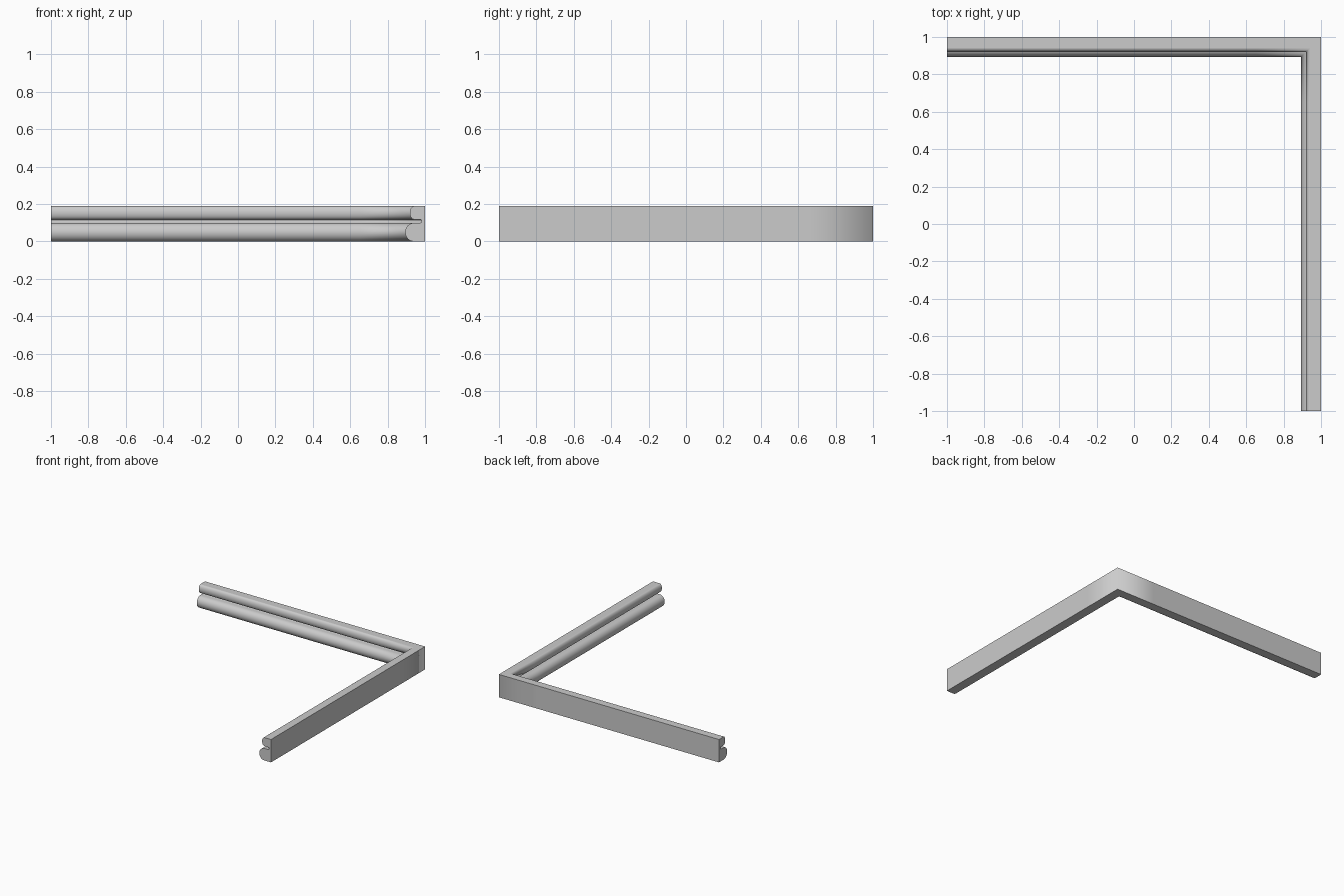
import bpy, bmesh, math

if "Cube" in bpy.data.objects:
    bpy.data.objects.remove(bpy.data.objects["Cube"])

H = 0.188


def arc(cx, cz, rx, rz, a0, a1, n=14):
    pts = []
    for i in range(n + 1):
        a = math.radians(a0 + (a1 - a0) * i / n)
        pts.append((cx + rx * math.cos(a), cz + rz * math.sin(a)))
    return pts


# Cross-section: (depth inward from the outer face, height)
lower_bead = arc(0.062, 0.049, 0.044, 0.049, -90, 90)
groove = arc(0.026, 0.1085, 0.008, 0.0095, 270, 90, 8)
upper_bead = arc(0.060, 0.153, 0.021, 0.035, -90, 90)
profile = [(0, 0)] + lower_bead + groove + upper_bead + [(0, H)]
count = len(profile)
a, b, c = len(lower_bead), len(groove), len(upper_bead)
corners = {0, 1, a, a + b + 1, a + b + c, count - 1}

# Mitred sweep stations along the L; extra loops confine the soft corner
stations = [
    lambda d: (-1, 1 - d),
    lambda d: (0.65, 1 - d),
    lambda d: (1 - d, 1 - d),
    lambda d: (1 - d, 0.65),
    lambda d: (1 - d, -1),
]
bm = bmesh.new()
rings = [[bm.verts.new((*s(d), z)) for d, z in profile] for s in stations]
for r0, r1 in zip(rings, rings[1:]):
    for i in range(count):
        j = (i + 1) % count
        bm.faces.new((r0[i], r0[j], r1[j], r1[i])).smooth = True
    # Crisp lengthwise edges
    for i in corners:
        bm.edges.get((r0[i], r1[i])).smooth = False

# End caps
for ring in (rings[0], rings[-1]):
    cap = bm.faces.new(ring)
    for e in cap.edges:
        e.smooth = False
bmesh.ops.recalc_face_normals(bm, faces=bm.faces[:])

mesh = bpy.data.meshes.new("corner_moulding")
bm.to_mesh(mesh)
bm.free()
bpy.context.collection.objects.link(bpy.data.objects.new("corner_moulding", mesh))
